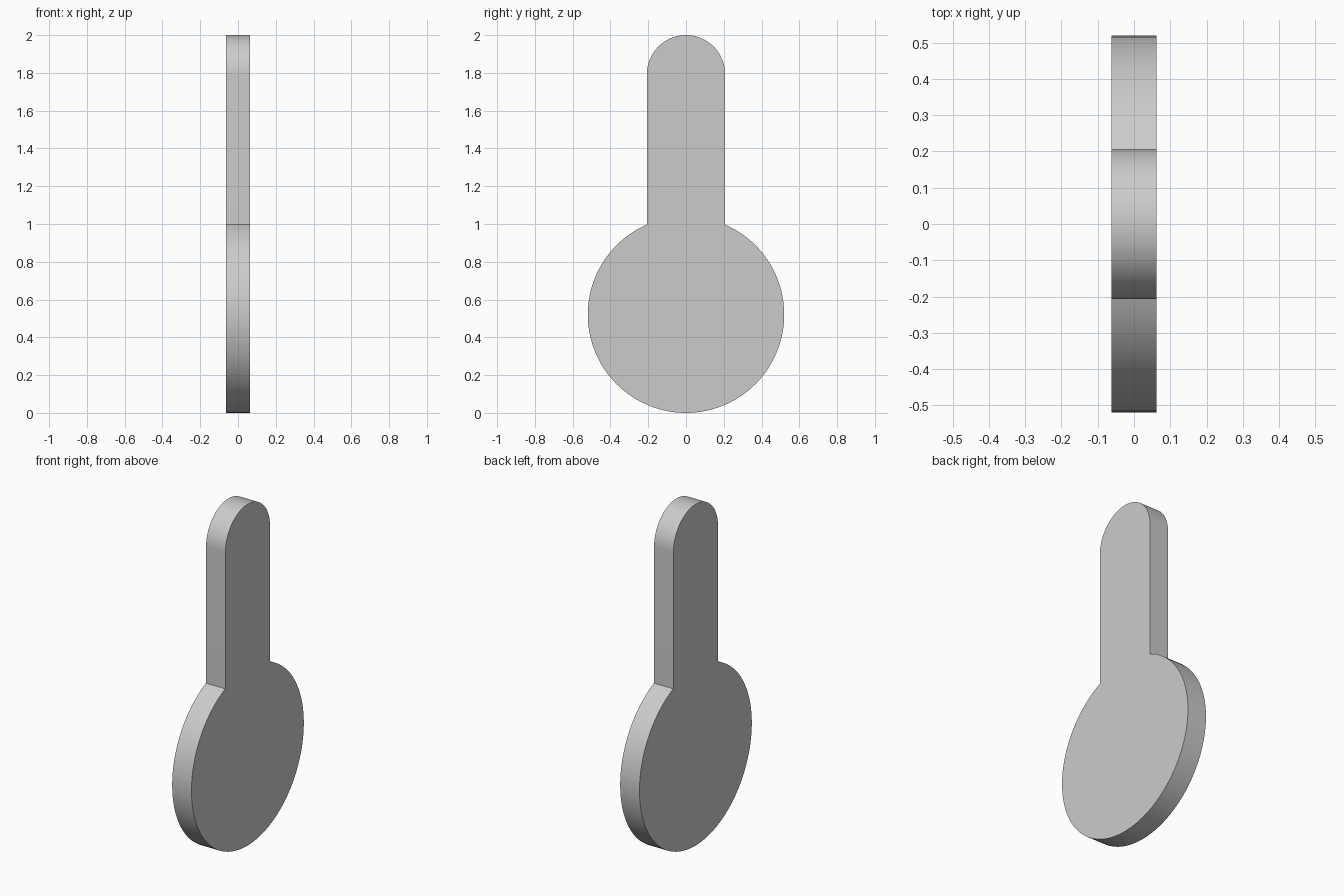
import bpy
import bmesh
import math

cube = bpy.data.objects.get("Cube")
if cube:
    bpy.data.objects.remove(cube, do_unlink=True)

THICK = 0.125         # plate thickness along x
BULB_R = 0.52         # round bulb at the bottom
STEM_R = 0.207        # half width of the stem and radius of its cap
CAP_Z = 2.0 - STEM_R


def arc(radius, z, start, end, steps):
    """Points (y, z) along an arc about (0, z)."""
    angles = [start + (end - start) * i / steps for i in range(steps + 1)]
    return [(radius * math.cos(a), z + radius * math.sin(a)) for a in angles]


# Plain grey material
grey = bpy.data.materials.new("light_grey")
grey.use_nodes = True
colour = (0.6, 0.6, 0.6, 1.0)
grey.diffuse_color = colour
grey.node_tree.nodes["Principled BSDF"].inputs["Base Color"].default_value = colour

# Outline: bulb arc open at the top where the stem joins, then the rounded cap
joint = math.acos(STEM_R / BULB_R)
outline = arc(BULB_R, BULB_R, math.pi - joint, 2 * math.pi + joint, 96)
outline += arc(STEM_R, CAP_Z, 0, math.pi, 48)

# Extrude the outline into a flat plate
bm = bmesh.new()
face = bm.faces.new([bm.verts.new((-THICK / 2, y, z)) for y, z in outline])
result = bmesh.ops.extrude_face_region(bm, geom=[face], use_keep_orig=True)
moved = [v for v in result["geom"] if isinstance(v, bmesh.types.BMVert)]
bmesh.ops.translate(bm, verts=moved, vec=(THICK, 0, 0))
bmesh.ops.recalc_face_normals(bm, faces=bm.faces)
mesh = bpy.data.meshes.new("thermometer_plate")
bm.to_mesh(mesh)
bm.free()
mesh.materials.append(grey)

plate = bpy.data.objects.new("thermometer_plate", mesh)
bpy.context.collection.objects.link(plate)

# Smooth round rims, sharp flat faces
bpy.ops.object.select_all(action="DESELECT")
plate.select_set(True)
bpy.context.view_layer.objects.active = plate
bpy.ops.object.shade_smooth_by_angle(angle=math.radians(30))
